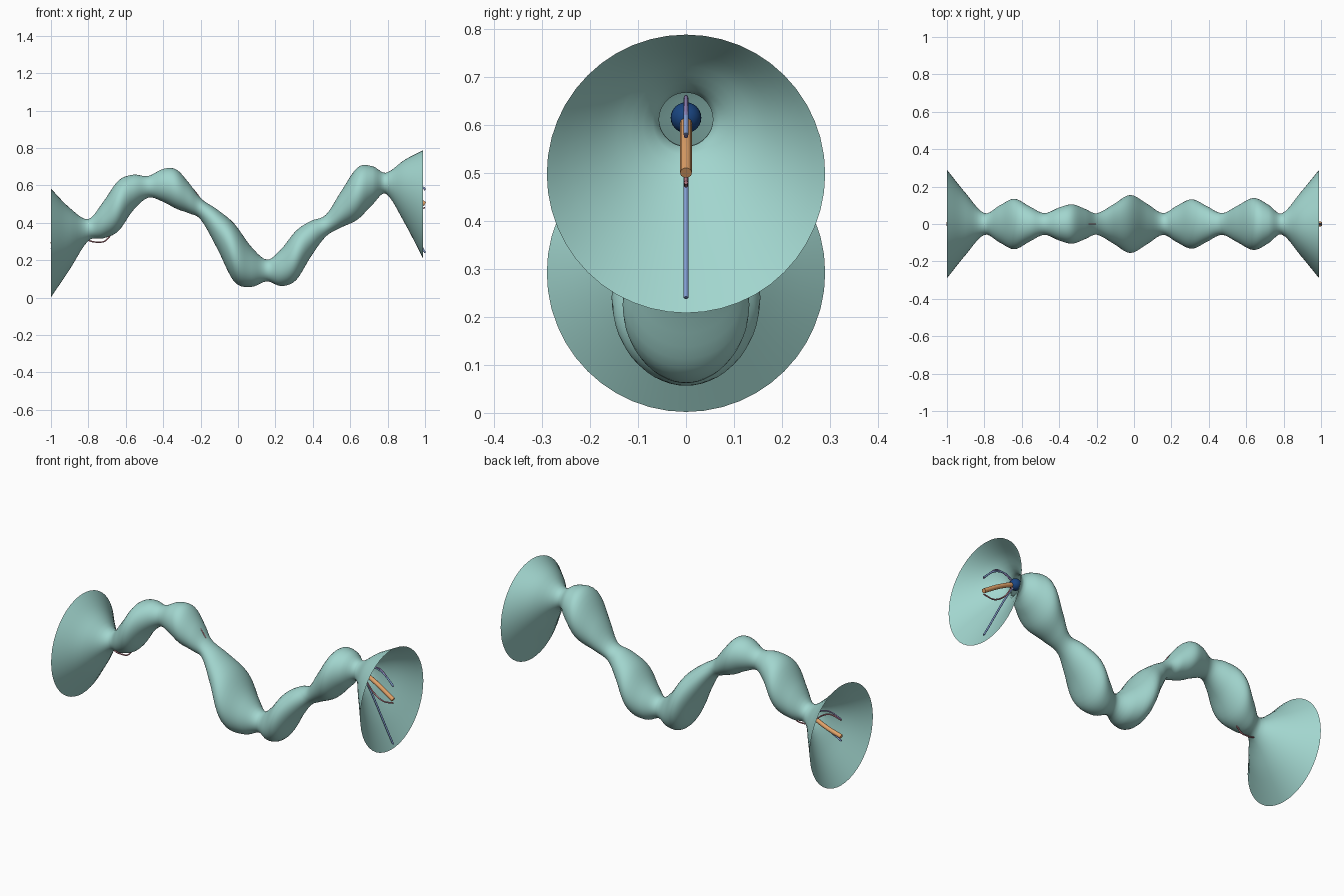
import bpy, bmesh, math
from mathutils import Vector

if "Cube" in bpy.data.objects:
    bpy.data.objects.remove(bpy.data.objects["Cube"])


def material(name, color):
    m = bpy.data.materials.new(name)
    m.diffuse_color = (*color, 1)
    m.use_nodes = True
    m.node_tree.nodes["Principled BSDF"].inputs["Base Color"].default_value = m.diffuse_color
    return m


TEAL = material("teal", (0.36, 0.67, 0.62))
ORANGE = material("orange", (0.75, 0.36, 0.14))
NAVY = material("navy", (0.01, 0.06, 0.22))
BLUE = material("blue", (0.22, 0.33, 0.62))
PURPLE = material("purple", (0.26, 0.20, 0.42))
PINK = material("pink", (0.50, 0.20, 0.24))


def smooth_rows(rows, steps):
    """Smooth curve through rows of equal length; the first value is x."""
    pts = [Vector(r) for r in rows]
    n = len(pts)
    slopes = []
    for i in range(n):
        a, b = pts[max(i - 1, 0)], pts[min(i + 1, n - 1)]
        slopes.append((b - a) / (b[0] - a[0]))
    out = []
    for i in range(n - 1):
        h = pts[i + 1][0] - pts[i][0]
        for k in range(steps):
            t = k / steps
            out.append(pts[i] * (2 * t**3 - 3 * t**2 + 1)
                       + slopes[i] * h * (t**3 - 2 * t**2 + t)
                       + pts[i + 1] * (3 * t**2 - 2 * t**3)
                       + slopes[i + 1] * h * (t**3 - t**2))
    return out + [pts[-1]]


def skin(name, rings, mat):
    """Open tube from a list of vertex rings."""
    bm = bmesh.new()
    vr = [[bm.verts.new(p) for p in r] for r in rings]
    n = len(rings[0])
    for a, b in zip(vr, vr[1:]):
        for j in range(n):
            f = bm.faces.new((a[j], a[(j + 1) % n], b[(j + 1) % n], b[j]))
            f.smooth = True
    bmesh.ops.recalc_face_normals(bm, faces=bm.faces)
    me = bpy.data.meshes.new(name)
    bm.to_mesh(me)
    bm.free()
    me.materials.append(mat)
    ob = bpy.data.objects.new(name, me)
    bpy.context.collection.objects.link(ob)
    return ob


# Body: upright circular sections given as (x, centre z, radius)
SECTIONS = [
    (-1.0, .292, .29), (-.9, .315, .165), (-.80, .362, .058), (-.72, .415, .098),
    (-.64, .49, .135), (-.56, .562, .095), (-.48, .592, .058), (-.40, .60, .088),
    (-.33, .58, .105), (-.26, .53, .08), (-.20, .475, .057), (-.11, .365, .105),
    (-.02, .24, .155), (.07, .165, .108), (.155, .145, .058), (.23, .16, .098),
    (.31, .225, .132), (.39, .315, .095), (.47, .385, .058), (.55, .47, .096),
    (.64, .557, .139), (.72, .60, .102), (.79, .611, .056), (.89, .568, .168),
    (.99, .498, .29)]
body = smooth_rows(SECTIONS, 5)
SIDES = 48
skin("body_shell", [[(x, r * math.cos(2 * math.pi * j / SIDES),
                      z + r * math.sin(2 * math.pi * j / SIDES))
                     for j in range(SIDES)] for x, z, r in body], TEAL)


def strand(name, pts, radius, mat, steps=6):
    """Round wire in the y = 0 plane through (x, z) points."""
    cu = bpy.data.curves.new(name, 'CURVE')
    cu.dimensions = '3D'
    cu.bevel_depth = radius
    cu.bevel_resolution = 3
    cu.use_fill_caps = True
    path = smooth_rows(pts, steps)
    sp = cu.splines.new('POLY')
    sp.points.add(len(path) - 1)
    for p, (x, z) in zip(sp.points, path):
        p.co = (x, 0, z, 1)
    cu.materials.append(mat)
    ob = bpy.data.objects.new(name, cu)
    bpy.context.collection.objects.link(ob)


# Core tube along the centre line, and the thin strands around it
centre = [(x, z) for x, z, r in SECTIONS[1:-1]]
inner = [p for p in centre if -.15 < p[0] < .8]
strand("core_tube", [(-1, .285)] + centre + [(1, .5)], .0125, ORANGE)
strand("pink_strand",
       [(-1, .38), (-.93, .395), (-.87, .37), (-.80, .308), (-.75, .297), (-.70, .311),
        (-.6, .46), (-.5, .59), (-.4, .65), (-.31, .648), (-.265, .605), (-.21, .54)]
       + inner + [(.86, .52), (.93, .475), (1, .48)], .004, PINK)
strand("purple_strand",
       [(-1, .385), (-.93, .41), (-.87, .40)] + centre[1:-1]
       + [(.85, .648), (.92, .653), (1, .575)], .004, PURPLE)
strand("blue_strand", [(-1, .26), (-.9, .31)] + centre[1:-1] + [(1, .24)], .005, BLUE)
strand("upper_blue_strand", [(.79, .62), (.86, .655), (.93, .64), (1, .58)], .005, BLUE)

# Beads at the narrow necks
for i in range(2, 24, 4):
    x, z, r = SECTIONS[i]
    bpy.ops.mesh.primitive_uv_sphere_add(segments=24, ring_count=12, radius=.032,
                                         location=(x, 0, z + .004))
    ob = bpy.context.object
    ob.name = "neck_bead"
    ob.data.materials.append(NAVY)
    bpy.ops.object.shade_smooth()
